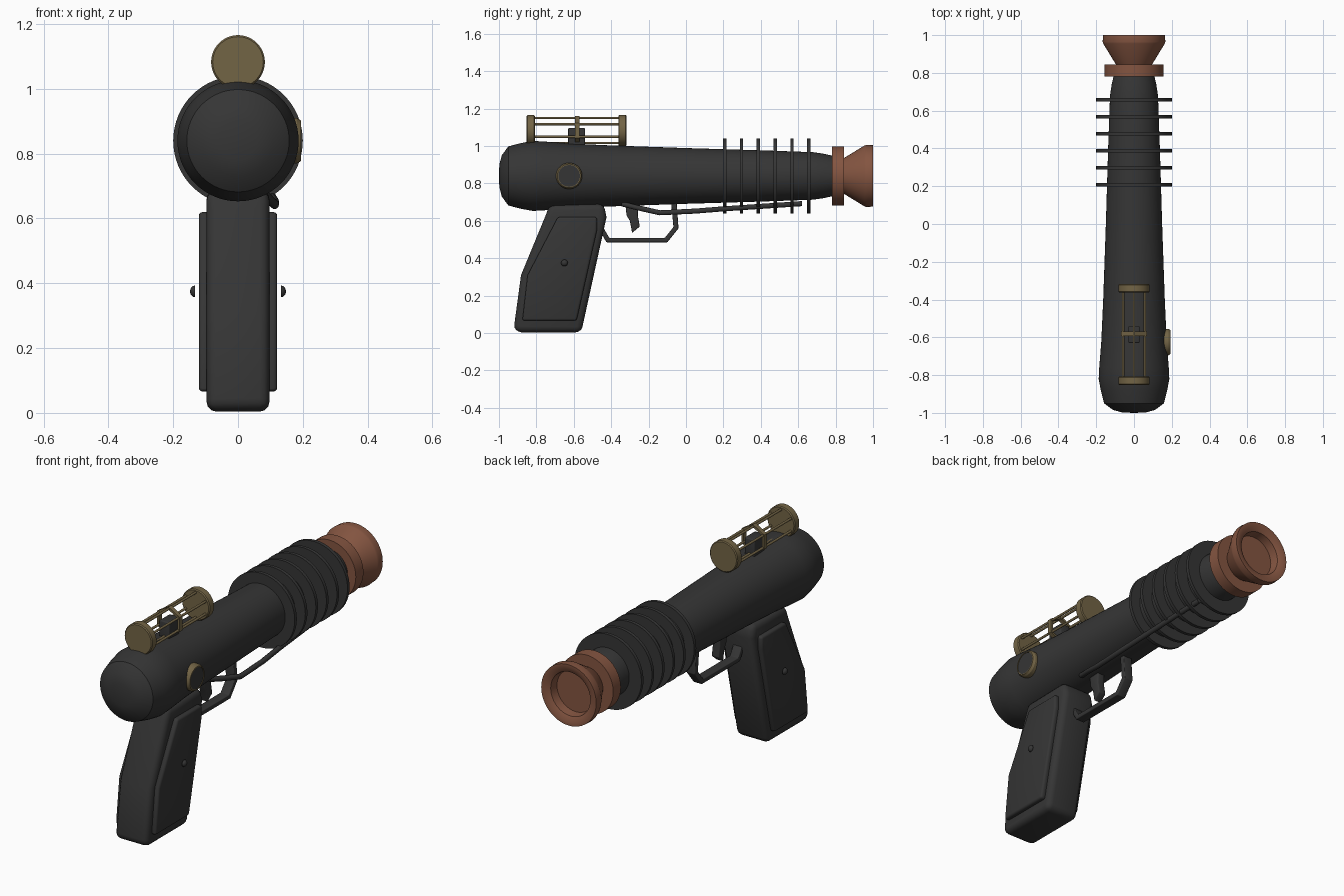
import bpy, bmesh, math
from mathutils import Vector, Matrix

if "Cube" in bpy.data.objects:
    bpy.data.objects.remove(bpy.data.objects["Cube"])


def material(name, rgb):
    m = bpy.data.materials.new(name)
    m.use_nodes = True
    m.diffuse_color = (*rgb, 1)
    m.node_tree.nodes["Principled BSDF"].inputs["Base Color"].default_value = (*rgb, 1)
    return m


DARK = material("charcoal", (0.036, 0.036, 0.036))
BRASS = material("brass", (0.17, 0.128, 0.06))
COPPER = material("copper", (0.23, 0.09, 0.052))
AXIS_Z = 0.84


def finish(bm, name, mat, bevel=0, segments=3, angle=30):
    bmesh.ops.recalc_face_normals(bm, faces=bm.faces[:])
    mesh = bpy.data.meshes.new(name)
    bm.to_mesh(mesh)
    bm.free()
    mesh.materials.append(mat)
    obj = bpy.data.objects.new(name, mesh)
    bpy.context.collection.objects.link(obj)
    bpy.ops.object.select_all(action="DESELECT")
    obj.select_set(True)
    bpy.context.view_layer.objects.active = obj
    if bevel:
        mod = obj.modifiers.new("bevel", "BEVEL")
        mod.width, mod.segments = bevel, segments
        mod.limit_method = "ANGLE"
        bpy.ops.object.modifier_apply(modifier="bevel")
    bpy.ops.object.shade_smooth_by_angle(angle=math.radians(angle))
    return obj


def lathe(name, profile, mat, centre=(0, 0, AXIS_Z), along="Y", sides=64, closed=False):
    """Spin (position, radius) pairs around the y or x axis."""
    bm = bmesh.new()
    verts = [bm.verts.new((r, p, 0)) for p, r in profile]
    pairs = list(zip(verts, verts[1:]))
    if closed:
        pairs.append((verts[-1], verts[0]))
    edges = [bm.edges.new(pair) for pair in pairs]
    bmesh.ops.spin(bm, geom=verts + edges, cent=(0, 0, 0), axis=(0, 1, 0),
                   angle=math.tau, steps=sides)
    bmesh.ops.remove_doubles(bm, verts=bm.verts[:], dist=0.0002)
    if along == "X":
        bm.transform(Matrix.Rotation(-math.pi / 2, 4, "Z"))
    bm.transform(Matrix.Translation(centre))
    return finish(bm, name, mat)


def slab(name, outline, x0, x1, mat, bevel=0):
    """Extrude a (y, z) outline across x."""
    bm = bmesh.new()
    face = bm.faces.new([bm.verts.new((x0, y, z)) for y, z in outline])
    new = bmesh.ops.extrude_face_region(bm, geom=[face])["geom"]
    moved = [v for v in new if isinstance(v, bmesh.types.BMVert)]
    bmesh.ops.translate(bm, verts=moved, vec=(x1 - x0, 0, 0))
    return finish(bm, name, mat, bevel)


def tube(name, points, radius, mat):
    curve = bpy.data.curves.new(name, "CURVE")
    curve.dimensions = "3D"
    curve.bevel_depth, curve.bevel_resolution = radius, 3
    curve.use_fill_caps = True
    spline = curve.splines.new("POLY")
    spline.points.add(len(points) - 1)
    for p, co in zip(spline.points, points):
        p.co = (*co, 1)
    curve.materials.append(mat)
    obj = bpy.data.objects.new(name, curve)
    bpy.context.collection.objects.link(obj)
    return obj


# Barrel body with domed rear
lathe("body", [(-1, 0), (-0.998, 0.06), (-0.985, 0.11), (-0.95, 0.158), (-0.88, 0.176),
               (-0.82, 0.187), (-0.76, 0.184), (-0.62, 0.173), (-0.4, 0.163), (0, 0.149),
               (0.4, 0.137), (0.68, 0.127), (0.74, 0.118), (0.8, 0.104), (0.86, 0.09),
               (0.86, 0)], DARK)

# Cooling fins
for i in range(6):
    y = 0.207 + 0.09 * i
    lathe(f"fin_{i + 1}", [(y - 0.009, 0.05), (y - 0.009, 0.2), (y + 0.009, 0.2),
                           (y + 0.009, 0.05)], DARK)

# Muzzle collar and flared bell with a shallow recess
lathe("muzzle_collar", [(0.78, 0.08), (0.78, 0.157), (0.845, 0.157), (0.845, 0.08)], COPPER)
lathe("muzzle_bell", [(0.84, 0.08), (0.845, 0.096), (0.955, 0.163), (0.965, 0.166),
                      (1, 0.164), (1, 0.145), (0.985, 0.118), (0.94, 0.112),
                      (0.94, 0)], COPPER)

# Grip with raised side panels and studs
slab("grip", [(-0.73, 0.685), (-0.75, 0.63), (-0.882, 0.31), (-0.922, 0.015), (-0.88, 0.004),
              (-0.56, 0.004), (-0.425, 0.62), (-0.44, 0.69)], -0.097, 0.097, DARK, 0.03)
panel = [(-0.685, 0.62), (-0.847, 0.31), (-0.875, 0.066), (-0.585, 0.066),
         (-0.476, 0.55), (-0.476, 0.62)]
for side, s in (("left", 1), ("right", -1)):
    slab(f"{side}_grip_panel", panel, s * 0.085, s * 0.121, DARK, 0.012)
    dome = [(s * (0.133 + 0.015 * math.sin(a)), 0.018 * math.cos(a))
            for a in (math.pi / 2 * k / 5 for k in range(6))]
    lathe(f"{side}_grip_stud", [(s * 0.133, 0)] + dome, DARK,
          (0, -0.65, 0.375), "X", 20)

# Trigger and guard strap
slab("trigger", [(-0.325, 0.7), (-0.318, 0.63), (-0.3, 0.6), (-0.288, 0.535), (-0.247, 0.57),
                 (-0.258, 0.63), (-0.255, 0.7)], -0.022, 0.022, DARK, 0.006)
slab("trigger_guard", [(-0.46, 0.545), (-0.425, 0.485), (-0.1, 0.485), (-0.04, 0.56),
                       (-0.05, 0.7), (-0.08, 0.7), (-0.067, 0.567), (-0.113, 0.509),
                       (-0.41, 0.509), (-0.44, 0.56)], -0.026, 0.026, DARK, 0.004)

# Linkage rod below the barrel
tube("linkage_rod", [(0.06, -0.34, 0.69), (0.085, -0.26, 0.67), (0.113, -0.14, 0.643),
                     (0.113, 0.05, 0.652), (0.105, 0.2, 0.664), (0.09, 0.62, 0.692)],
     0.014, DARK)

# Sight cage: two caps, six rods, hexagonal middle band
SIGHT_Z = 1.083
for name, y in (("rear", -0.83), ("front", -0.34)):
    lathe(f"sight_{name}_cap", [(y - 0.022, 0), (y - 0.022, 0.078), (y - 0.017, 0.083),
                                (y + 0.017, 0.083), (y + 0.022, 0.078), (y + 0.022, 0)],
          BRASS, (0, 0, SIGHT_Z), sides=48)
for i in range(6):
    a = math.tau * i / 6
    x, z = 0.067 * math.sin(a), SIGHT_Z + 0.067 * math.cos(a)
    tube(f"sight_rod_{i + 1}", [(x, -0.83, z), (x, -0.34, z)], 0.0065, BRASS)
band = lathe("sight_band", [(-0.594, 0.064), (-0.594, 0.078), (-0.57, 0.078), (-0.57, 0.064)],
             BRASS, (0, 0, 0), sides=6, closed=True)
band.rotation_euler.y = math.pi / 6 * 3
band.location.z = SIGHT_Z
slab("sight_mount", [(-0.63, 0.98), (-0.63, 1.096), (-0.54, 1.096), (-0.54, 0.98)],
     -0.03, 0.03, DARK, 0.006)

# Side dial: brass rim around a dark face
DIAL = (0, -0.625, AXIS_Z)
lathe("dial_rim", [(0.14, 0.07), (0.182, 0.07), (0.194, 0.063), (0.194, 0.058), (0.14, 0.058)],
      BRASS, DIAL, "X", 40, closed=True)
lathe("dial_face", [(0.14, 0.0585), (0.191, 0.0585), (0.191, 0)], DARK, DIAL, "X", 40)
